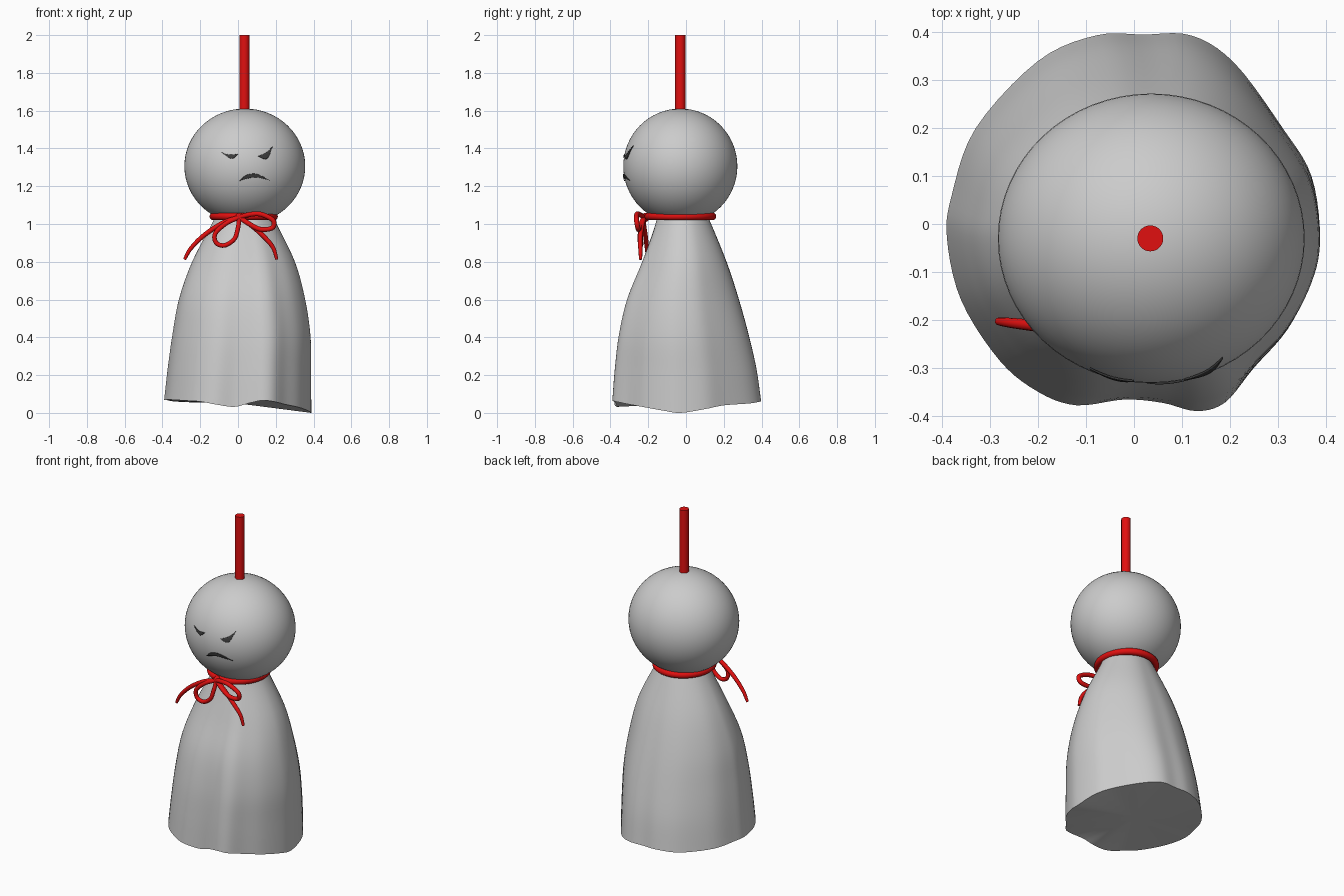
import bpy, math
from mathutils import Vector

if "Cube" in bpy.data.objects:
    bpy.data.objects.remove(bpy.data.objects["Cube"])

red = bpy.data.materials.new("red_cord")
red.diffuse_color = (0.75, 0.005, 0.005, 1)
red.use_nodes = True
red.node_tree.nodes["Principled BSDF"].inputs["Base Color"].default_value = red.diffuse_color
dark = bpy.data.materials.new("dark_ink")
dark.diffuse_color = (0.045, 0.045, 0.045, 1)
dark.use_nodes = True
dark.node_tree.nodes["Principled BSDF"].inputs["Base Color"].default_value = dark.diffuse_color
HC, HR = Vector((0.036, -0.03, 1.306)), Vector((0.32, 0.302, 0.305))


def spline(pts, n, closed=False):
    """Catmull-Rom samples through the points."""
    pts = [Vector(p) for p in pts]
    m = len(pts)
    at = (lambda i: pts[i % m]) if closed else (lambda i: pts[max(0, min(m - 1, i))])
    out = []
    for i in range(m if closed else m - 1):
        a, b, c, d = (at(i + k) for k in (-1, 0, 1, 2))
        for j in range(n):
            t = j / n
            out.append(0.5 * (2*b + (c - a)*t + (2*a - 5*b + 4*c - d)*t*t + (3*b - a - 3*c + d)*t**3))
    return out if closed else out + [pts[-1]]


def mesh(name, verts, faces, mat=None):
    me = bpy.data.meshes.new(name)
    me.from_pydata([tuple(v) for v in verts], [], faces)
    ob = bpy.data.objects.new(name, me)
    bpy.context.collection.objects.link(ob)
    if mat:
        me.materials.append(mat)
    smooth(ob)
    return ob


def smooth(ob):
    bpy.ops.object.select_all(action='DESELECT')
    ob.select_set(True)
    bpy.context.view_layer.objects.active = ob
    bpy.ops.object.shade_smooth_by_angle(angle=math.radians(40))


def cord(name, pts, r, closed=False, tip=1.0):
    cu = bpy.data.curves.new(name, 'CURVE')
    cu.dimensions = '3D'
    cu.bevel_depth, cu.bevel_resolution, cu.use_fill_caps = r, 4, True
    sp = cu.splines.new('POLY')
    path = spline(pts, 8, closed)
    sp.points.add(len(path) - 1)
    for i, p in enumerate(path):
        sp.points[i].co = (*p, 1)
        sp.points[i].radius = 1 + (tip - 1) * (i / (len(path) - 1)) ** 3
    sp.use_cyclic_u = closed
    sp.use_smooth = True
    cu.materials.append(red)
    ob = bpy.data.objects.new(name, cu)
    bpy.context.collection.objects.link(ob)


def ink(name, upper, lower):
    """Thin mark between two front-view curves, wrapped on the head."""
    a, b = (spline([(x, z, 0) for x, z in c], 6) for c in (upper, lower))
    rows, verts = 5, []
    for p, q in zip(a, b):
        for k in range(rows):
            x, z, _ = p.lerp(q, k / (rows - 1))
            s = 1 - ((x - HC.x) / HR.x) ** 2 - ((z - HC.z) / HR.z) ** 2
            verts.append((x, HC.y - HR.y * math.sqrt(s) - 0.004, z))
    faces = [(i*rows + k, i*rows + k + 1, (i+1)*rows + k + 1, (i+1)*rows + k)
             for i in range(len(a) - 1) for k in range(rows - 1)]
    ob = mesh(name, verts, faces, dark)
    mod = ob.modifiers.new("thickness", 'SOLIDIFY')
    mod.thickness, mod.offset = 0.004, 0


# Head
bpy.ops.mesh.primitive_uv_sphere_add(segments=64, ring_count=32, location=HC)
head = bpy.context.object
head.name = "head"
head.scale = HR
smooth(head)

# Cloth body: wavy hem outline (x, y, z) blended up to a round neck
hem = [(0.388, -0.03, 0.0), (0.37, 0.1, 0.02), (0.31, 0.2, 0.04), (0.21, 0.335, 0.05),
       (0.12, 0.393, 0.06), (0.02, 0.395, 0.06), (-0.08, 0.393, 0.06), (-0.2, 0.34, 0.055),
       (-0.33, 0.2, 0.06), (-0.38, 0.06, 0.068), (-0.39, -0.03, 0.068), (-0.36, -0.16, 0.07),
       (-0.28, -0.285, 0.065), (-0.2, -0.35, 0.06), (-0.12, -0.378, 0.045), (-0.02, -0.366, 0.032),
       (0.06, -0.373, 0.052), (0.13, -0.39, 0.066), (0.19, -0.372, 0.06), (0.25, -0.3, 0.045),
       (0.32, -0.22, 0.03), (0.37, -0.12, 0.012)]
outline = spline(hem, 5, True)
# Levels: height, half width, half depth, centre x, centre y
levels = spline_levels = [(0, 0.39, 0.39, 0, 0), (0.2, 0.38, 0.373, 0.009, -0.006),
                          (0.4, 0.366, 0.343, 0.02, -0.016), (0.6, 0.334, 0.296, 0.023, -0.02),
                          (0.8, 0.272, 0.225, 0.03, -0.012), (1.0, 0.172, 0.148, 0.033, -0.015),
                          (1.06, 0.145, 0.13, 0.034, -0.025)]
rings = [tuple(p) for p in spline(levels, 5)]
verts, n = [], len(outline)
for z, w, d, cx, cy in rings:
    t = z / 1.06
    f = (1 - t) ** 0.6
    for p in outline:
        u = Vector((p.x, p.y)) / 0.39
        u = u.normalized().lerp(u, f)
        verts.append((cx + w * u.x, cy + d * u.y, z + p.z * (1 - t) ** 3))
faces = [(r*n + i, r*n + (i+1) % n, (r+1)*n + (i+1) % n, (r+1)*n + i)
         for r in range(len(rings) - 1) for i in range(n)]
# Underside fan and neck cap
verts.append((0, 0, 0.05))
faces += [((i+1) % n, i, len(verts) - 1) for i in range(n)]
faces.append(tuple((len(rings) - 1) * n + i for i in range(n)))
mesh("cloth_body", verts, faces)

# Hanging cord
bpy.ops.mesh.primitive_cylinder_add(vertices=32, radius=0.027, depth=0.44, location=(0.034, -0.03, 1.78))
hang = bpy.context.object
hang.name = "hanging_cord"
hang.data.materials.append(red)
smooth(hang)

# Neck tie and bow
cord("neck_tie", [(0.03 + 0.161 * math.cos(a * math.pi / 8), -0.03 + 0.17 * math.sin(a * math.pi / 8), 1.04)
                  for a in range(16)], 0.02, True)
K = (0.008, -0.222, 1.035)
cord("bow_loop_left", [K, (-0.06, -0.235, 1.005), (-0.12, -0.24, 0.95), (-0.115, -0.238, 0.9),
                       (-0.07, -0.24, 0.887), (-0.02, -0.245, 0.92), (-0.002, -0.24, 0.97), K], 0.012)
cord("bow_loop_right", [K, (0.06, -0.245, 1.05), (0.12, -0.26, 1.052), (0.185, -0.262, 1.02),
                        (0.182, -0.255, 0.98), (0.12, -0.25, 0.972), (0.06, -0.24, 1.0), K], 0.013)
cord("tie_tail_left", [K, (-0.08, -0.225, 1.005), (-0.18, -0.215, 0.94), (-0.25, -0.207, 0.87),
                       (-0.283, -0.203, 0.812)], 0.013, tip=0.6)
cord("tie_tail_right", [K, (0.08, -0.235, 0.985), (0.15, -0.243, 0.92), (0.188, -0.242, 0.87),
                        (0.205, -0.24, 0.812)], 0.013, tip=0.6)
bpy.ops.mesh.primitive_uv_sphere_add(segments=24, ring_count=12, location=(0.008, -0.215, 1.035))
knot = bpy.context.object
knot.name = "bow_knot"
knot.scale = (0.022, 0.022, 0.024)
knot.data.materials.append(red)
smooth(knot)

# Scowling face
ink("eye_left", [(-0.092, 1.381), (-0.045, 1.367), (0.0, 1.371)],
    [(-0.092, 1.381), (-0.045, 1.35), (0.0, 1.371)][:1] + [(-0.035, 1.346), (0.0, 1.371)])
ink("eye_right", [(0.105, 1.36), (0.15, 1.378), (0.185, 1.415)],
    [(0.105, 1.36), (0.153, 1.345), (0.185, 1.415)])
ink("mouth", [(0.008, 1.228), (0.045, 1.259), (0.1, 1.264), (0.172, 1.23)],
    [(0.008, 1.228), (0.045, 1.24), (0.1, 1.247), (0.172, 1.23)])
